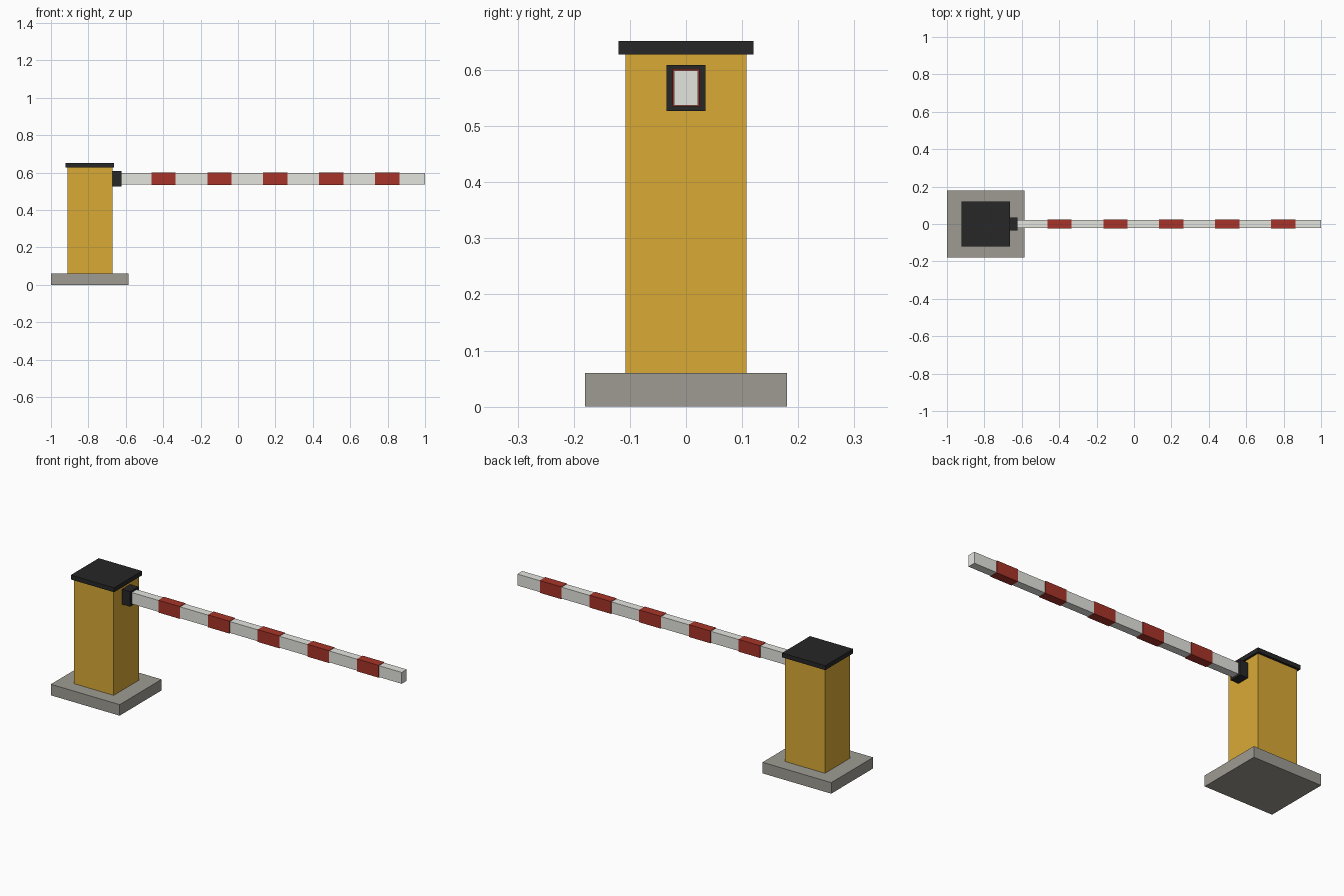
import bpy

default = bpy.data.objects.get("Cube")
if default:
    bpy.data.objects.remove(default, do_unlink=True)


def material(name, rgb):
    mat = bpy.data.materials.new(name)
    mat.use_nodes = True
    color = (*rgb, 1.0)
    mat.diffuse_color = color
    bsdf = next(n for n in mat.node_tree.nodes if n.type == 'BSDF_PRINCIPLED')
    bsdf.inputs["Base Color"].default_value = color
    bsdf.inputs["Roughness"].default_value = 0.7
    return mat


def box(name, mat, x, depth, z):
    """Box spanning x and z ranges, centred on y = 0."""
    bpy.ops.mesh.primitive_cube_add(size=1)
    obj = bpy.context.object
    obj.name = obj.data.name = name
    obj.location = ((x[0] + x[1]) / 2, 0, (z[0] + z[1]) / 2)
    obj.scale = (x[1] - x[0], depth, z[1] - z[0])
    bpy.ops.object.transform_apply(location=False, rotation=False, scale=True)
    obj.data.materials.append(mat)
    return obj


concrete = material("concrete grey", (0.34, 0.33, 0.29))
yellow = material("cabinet yellow", (0.70, 0.40, 0.037))
black = material("dark trim", (0.02, 0.02, 0.02))
white = material("arm white", (0.78, 0.78, 0.74))
red = material("stripe red", (0.39, 0.034, 0.022))

# Cabinet on its plinth, with an overhanging lid
box("base_slab", concrete, (-1.0, -0.586), 0.36, (0, 0.06))
box("cabinet", yellow, (-0.912, -0.672), 0.216, (0.06, 0.628))
box("cabinet_lid", black, (-0.922, -0.662), 0.24, (0.628, 0.652))

# Pivot bracket and barrier arm
ARM_Z = 0.568
box("pivot_bracket", black, (-0.672, -0.624), 0.07, (ARM_Z - 0.041, ARM_Z + 0.041))
box("barrier_arm", white, (-0.624, 1.0), 0.043, (ARM_Z - 0.031, ARM_Z + 0.031))

# Red sleeves standing slightly proud of the arm
for i in range(5):
    center = -0.398 + 0.299 * i
    box(f"red_stripe_{i + 1}", red, (center - 0.065, center + 0.065), 0.048,
        (ARM_Z - 0.0335, ARM_Z + 0.0335))
